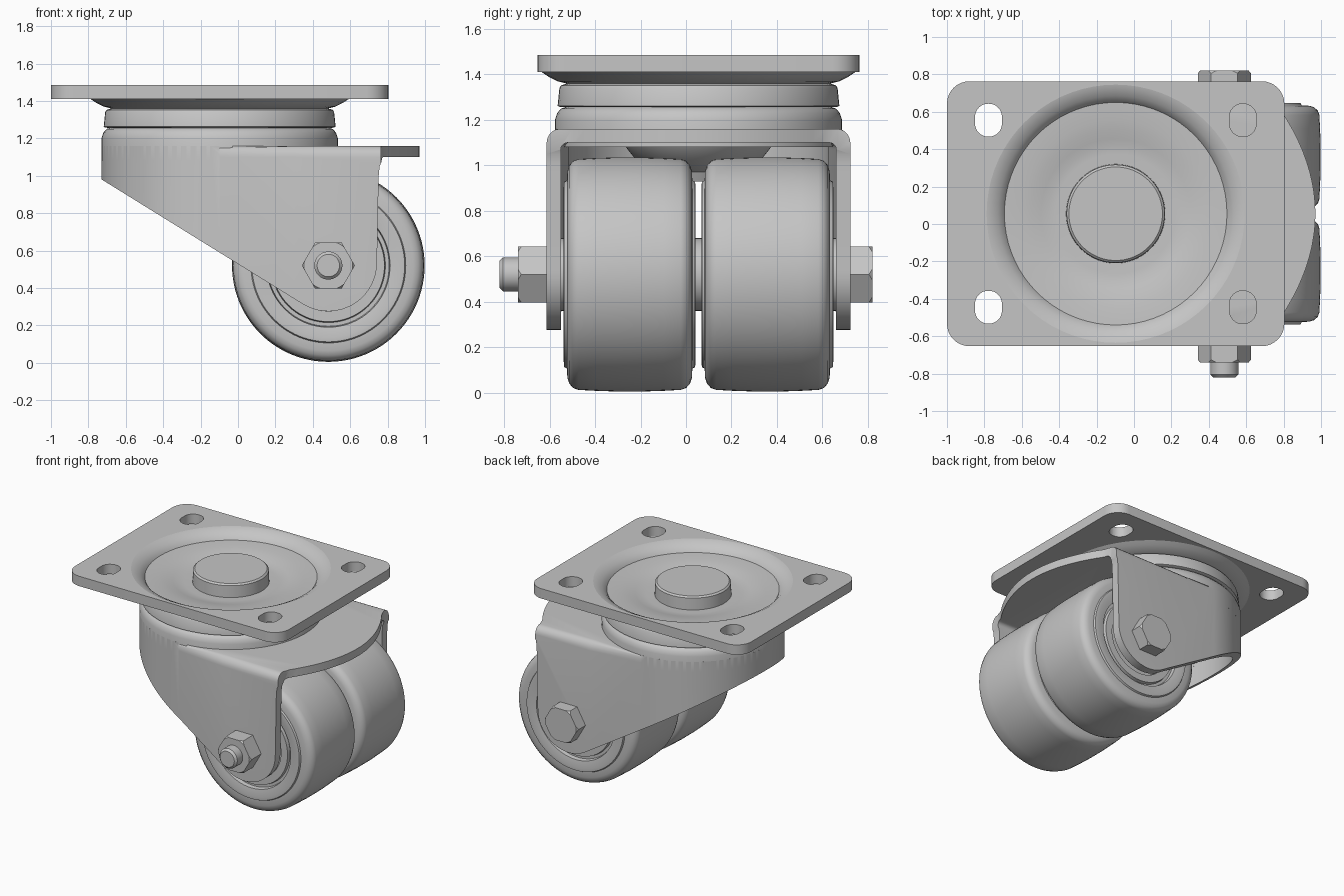
import bpy, bmesh, math
from mathutils import Matrix, Vector

if "Cube" in bpy.data.objects:
    bpy.data.objects.remove(bpy.data.objects["Cube"])

steel = bpy.data.materials.new("plain grey")
steel.use_nodes = True
grey = (0.56, 0.56, 0.56, 1)
steel.diffuse_color = grey
steel.node_tree.nodes["Principled BSDF"].inputs["Base Color"].default_value = grey

PIVOT = Vector((-0.098, 0.055, 0))     # swivel axis
AXLE = Vector((0.483, 0.055, 0.52))    # wheel axis
TO_Y = Matrix.Rotation(-math.pi / 2, 4, 'X')   # local z becomes +y


def finish(name, bm):
    bmesh.ops.recalc_face_normals(bm, faces=bm.faces)
    mesh = bpy.data.meshes.new(name)
    bm.to_mesh(mesh)
    bm.free()
    mesh.materials.append(steel)
    ob = bpy.data.objects.new(name, mesh)
    bpy.context.collection.objects.link(ob)
    return ob


def smooth(ob, angle=32):
    bpy.ops.object.select_all(action='DESELECT')
    ob.select_set(True)
    bpy.context.view_layer.objects.active = ob
    bpy.ops.object.shade_smooth_by_angle(angle=math.radians(angle))


def lathe(name, profile, matrix, steps=72):
    """Revolve a closed (radius, height) profile around local z."""
    bm = bmesh.new()
    verts = [bm.verts.new((r, 0, h)) for r, h in profile]
    edges = [bm.edges.new((verts[i - 1], verts[i])) for i in range(len(verts))]
    bmesh.ops.spin(bm, geom=verts + edges, cent=(0, 0, 0), axis=(0, 0, 1),
                   angle=math.tau, steps=steps)
    bmesh.ops.remove_doubles(bm, verts=bm.verts, dist=1e-4)
    loose = [e for e in bm.edges if not e.link_faces]
    bmesh.ops.delete(bm, geom=loose, context='EDGES')
    bm.transform(matrix)
    ob = finish(name, bm)
    smooth(ob)
    return ob


def prism(name, points, low, high, matrix=Matrix(), bevel_rule=None, radius=0.06):
    """Extrude a 2D outline; optionally round the top edges chosen by a rule."""
    bm = bmesh.new()
    base = bm.faces.new([bm.verts.new((x, y, low)) for x, y in points])
    top = bmesh.ops.extrude_face_region(bm, geom=[base])["geom"]
    bmesh.ops.translate(bm, vec=(0, 0, high - low),
                        verts=[v for v in top if isinstance(v, bmesh.types.BMVert)])
    if bevel_rule:
        chosen = [e for e in bm.edges
                  if all(v.co.z > high - 1e-4 for v in e.verts) and bevel_rule(e)]
        bmesh.ops.bevel(bm, geom=chosen, offset=radius, segments=5,
                        profile=0.5, affect='EDGES')
    bm.transform(matrix)
    return finish(name, bm)


def boolean(ob, cutter, operation='DIFFERENCE'):
    mod = ob.modifiers.new("cut", 'BOOLEAN')
    mod.operation, mod.object, mod.solver = operation, cutter, 'EXACT'
    bpy.context.view_layer.objects.active = ob
    bpy.ops.object.modifier_apply(modifier=mod.name)
    bpy.data.objects.remove(cutter)


def arc(cx, cy, r, start, end, n):
    return [(cx + r * math.cos(math.radians(start + (end - start) * i / n)),
             cy + r * math.sin(math.radians(start + (end - start) * i / n)))
            for i in range(n + 1)]


def rounded_box(cx, cy, hx, hy, r, n=8):
    pts = []
    for sx, sy, a in ((1, 1, 0), (-1, 1, 90), (-1, -1, 180), (1, -1, 270)):
        pts += arc(cx + sx * (hx - r), cy + sy * (hy - r), r, a, a + 90, n)
    return pts


at_pivot = Matrix.Translation(PIVOT)
px, py = PIVOT.x, PIVOT.y

# Mounting plate with slotted bolt holes and a round opening for the dish
plate = prism("mounting_plate", rounded_box(px, py, 0.902, 0.708, 0.12), 1.41, 1.485)
for sx in (-1, 1):
    for sy in (-1, 1):
        hole = rounded_box(px + sx * 0.68, py + sy * 0.5, 0.072, 0.088, 0.07)
        boolean(plate, prism("hole_cutter", hole, 1.3, 1.6))
boolean(plate, prism("dish_cutter", arc(px, py, 0.69, 0, 355, 71), 1.3, 1.6))
smooth(plate)

# Pressed dish in the plate
lathe("plate_dish", [
    (0.69, 1.485), (0.67, 1.48), (0.63, 1.46), (0.605, 1.437), (0.595, 1.422),
    (0.56, 1.42), (0.5, 1.415), (0.45, 1.408), (0.4, 1.397), (0.36, 1.388),
    (0.32, 1.385), (0, 1.385), (0, 1.34), (0.5, 1.345), (0.58, 1.36),
    (0.62, 1.37), (0.66, 1.39), (0.69, 1.41)], at_pivot)

# Kingpin boss and its lower cone
lathe("kingpin_boss", [
    (0, 1.485), (0.25, 1.485), (0.262, 1.474), (0.265, 1.38), (0, 1.38)], at_pivot)
lathe("kingpin_cone", [
    (0, 1.25), (0.4, 1.25), (0.38, 1.18), (0.335, 1.1), (0.28, 1.03),
    (0.15, 0.97), (0.13, 0.93), (0, 0.93)], at_pivot)

# Bearing race between plate and fork
lathe("swivel_race", [
    (0.3, 1.36), (0.58, 1.36), (0.605, 1.352), (0.612, 1.34), (0.62, 1.262),
    (0.61, 1.257), (0.57, 1.255), (0.57, 1.22), (0.3, 1.22)], at_pivot)

# Raised crown of the fork
lathe("fork_crown", [
    (0.632, 1.08), (0.632, 1.2), (0.622, 1.23), (0.605, 1.25), (0.58, 1.258),
    (0.3, 1.258), (0.3, 1.2), (0.55, 1.2), (0.572, 1.18), (0.572, 1.08)], at_pivot)

# Fork: round-backed sheet flaring to the legs, with curved front lip
outline = arc(px, py, 0.632, 90, 270, 40) + [(0.3, py - 0.668)]
for i in range(25):
    dy = -0.668 + 1.336 * i / 24
    outline.append((max(0.765, 0.97 - 0.6 * dy * dy), py + dy))
outline.append((0.3, py + 0.668))
fork = prism("fork", outline, 0.2, 1.16, bevel_rule=lambda e: (
    max(v.co.x for v in e.verts) > 0 and min(v.co.x for v in e.verts) < 0.7))
inner = arc(px, py, 0.572, 90, 270, 40)
inner += [(0.3, py - 0.606), (1.3, py - 0.606), (1.3, py + 0.606), (0.3, py + 0.606)]
boolean(fork, prism("inside_cutter", inner, 0, 1.1, radius=0.03, bevel_rule=lambda e: (
    max(v.co.x for v in e.verts) > 0 and min(v.co.x for v in e.verts) < 0.7)))
boolean(fork, prism("crown_cutter", arc(px, py, 0.56, 0, 355, 71), 1, 1.4))
side = [(-0.8, 1.024)] + arc(0.483, 0.535, 0.26, 237.7, 360, 18)
side += [(0.752, 1.0), (0.757, 1.05), (0.77, 1.08), (0.795, 1.1),
         (1.2, 1.1), (1.2, 1.4), (-0.8, 1.4)]
side = [(x, -z) for x, z in side]
boolean(fork, prism("side_trim", side, -1, 1, TO_Y), 'INTERSECT')
smooth(fork)

# Twin wheels with crowned tread and stepped hub
half = [(0.06, 0.285), (0.17, 0.285), (0.175, 0.262), (0.24, 0.262), (0.245, 0.274),
        (0.3, 0.274), (0.305, 0.25), (0.325, 0.25), (0.33, 0.28), (0.385, 0.29),
        (0.408, 0.288), (0.414, 0.276), (0.455, 0.274), (0.48, 0.266), (0.5, 0.248),
        (0.508, 0.225), (0.512, 0.15), (0.515, 0.06)]
wheel_profile = half + [(r, -h) for r, h in reversed(half)]
for name, s in (("right_wheel", -1), ("left_wheel", 1)):
    place = Matrix.Translation(AXLE + Vector((0, s * 0.303, 0))) @ TO_Y
    lathe(name, wheel_profile, place, 96)

# Axle and spacers
at_axle = Matrix.Translation(AXLE) @ TO_Y
lathe("axle_bolt", [(0, -0.875), (0.06, -0.875), (0.075, -0.86), (0.075, 0.67),
                    (0, 0.67)], at_axle, 40)
for name, a, b, r in (("right_spacer", -0.61, -0.57, 0.16),
                      ("middle_spacer", -0.03, 0.03, 0.16),
                      ("left_spacer", 0.57, 0.61, 0.16)):
    lathe(name, [(0, a), (r, a), (r, b), (0, b)], at_axle, 40)


def hexagon(name, inner_end, outer_end):
    """Hex prism with its corners turned down at the outer end."""
    low, high = sorted((inner_end, outer_end))
    ob = prism(name, arc(0, 0, 0.142, 0, 300, 5), low, high, at_axle)
    shoulder = outer_end - math.copysign(0.025, outer_end)
    body = [(0, inner_end), (0.15, inner_end), (0.15, shoulder),
            (0.13, outer_end), (0, outer_end)]
    boolean(ob, lathe("chamfer_cutter", body, at_axle, 48), 'INTERSECT')
    smooth(ob, 20)


# Nut and bolt head
hexagon("axle_nut", -0.66, -0.795)
hexagon("bolt_head", 0.66, 0.765)
